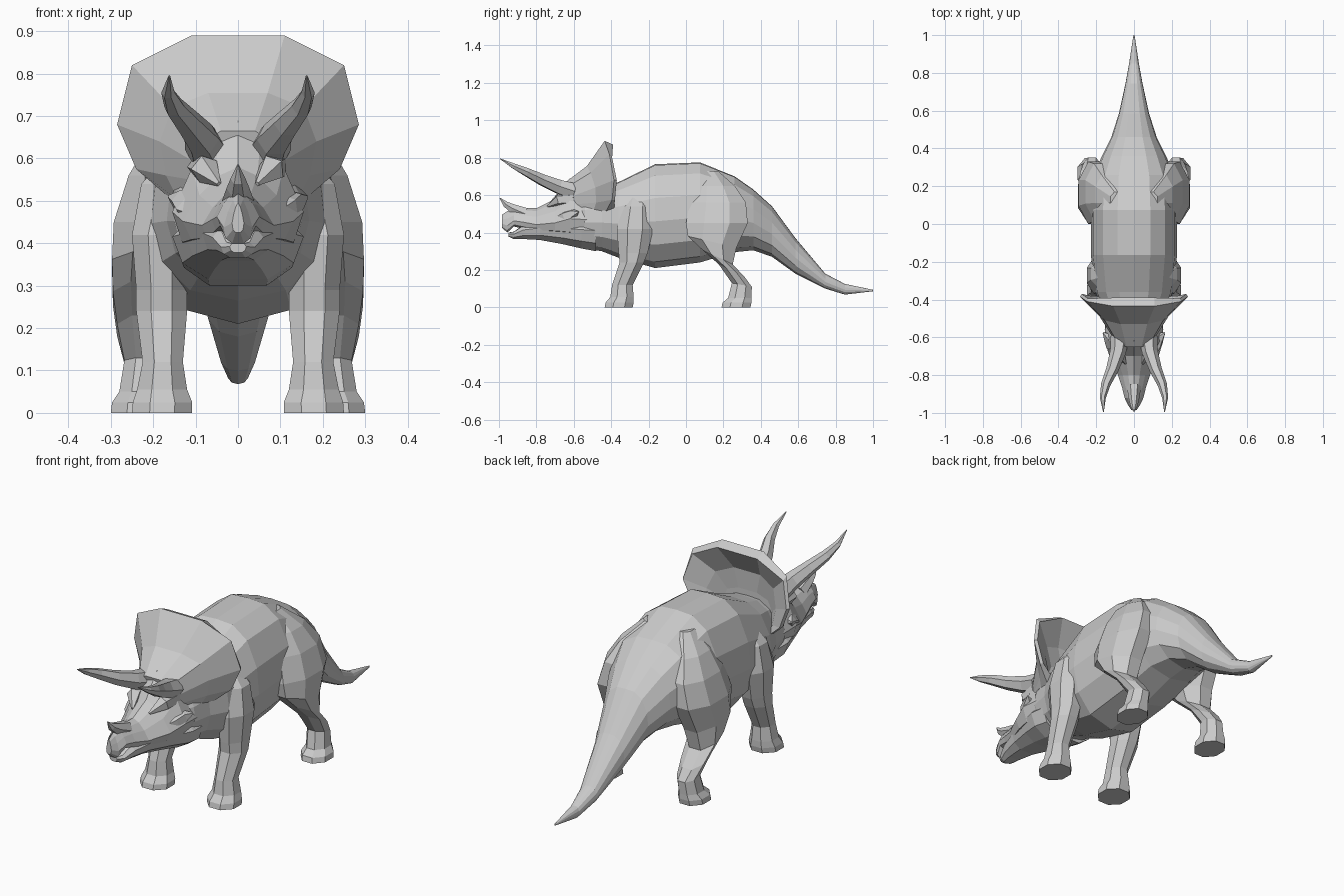
import bpy, bmesh
from math import sin, cos, pi
from mathutils import Vector


def loft(name, rings):
    """Skin closed rings of equal length and cap both ends, flat shaded."""
    bm = bmesh.new()
    vs = [[bm.verts.new(p) for p in r] for r in rings]
    n = len(vs[0])
    for a, b in zip(vs, vs[1:]):
        for i in range(n):
            j = (i + 1) % n
            bm.faces.new((a[i], a[j], b[j], b[i]))
    bm.faces.new(vs[0])
    bm.faces.new(vs[-1])
    bmesh.ops.recalc_face_normals(bm, faces=bm.faces)
    me = bpy.data.meshes.new(name)
    bm.to_mesh(me)
    bm.free()
    ob = bpy.data.objects.new(name, me)
    bpy.context.collection.objects.link(ob)
    return ob


def mirrored(half):
    """Half outline (x >= 0) to full closed ring; points on x = 0 are shared."""
    return half + [(-x, y, z) for x, y, z in reversed(half) if x > 0]


def hull(name, section, stations):
    """Loft a half section along y; stations are (y, top, bottom, half width)."""
    rings = []
    for y, t, b, w in stations:
        c, h = (t + b) / 2, (t - b) / 2
        rings.append(mirrored([(u * w, y, c + v * h) for u, v in section]))
    return loft(name, rings)


def leg(name, side, stations):
    """Eight sided limb; stations are (z, y0, y1, x0, x1, forward tilt)."""
    rings = []
    for z, y0, y1, x0, x1, tilt in stations:
        ring = []
        for i in range(8):
            a = 2 * pi * (i + .5) / 8
            u, v = cos(a) / cos(pi / 8), sin(a) / cos(pi / 8)
            ring.append((side * ((x0 + x1) / 2 + u * (x1 - x0) / 2),
                         (y0 + y1) / 2 + v * (y1 - y0) / 2, z + tilt * v))
        rings.append(ring)
    return loft(name, rings)


def horn(name, side, path, n=6):
    """Tapered tube through (x, y, z, radius)."""
    pts = [Vector((side * x, y, z)) for x, y, z, r in path]
    rings = []
    for i, p in enumerate(pts):
        d = pts[min(i + 1, len(pts) - 1)] - pts[max(i - 1, 0)]
        q = d.to_track_quat('Z', 'Y')
        r = path[i][3]
        rings.append([p + q @ Vector((r * cos(2 * pi * k / n), r * sin(2 * pi * k / n), 0))
                      for k in range(n)])
    return loft(name, rings)


# Torso, neck and tail in one skin
body_section = [(0, 1), (.38, .98), (.72, .78), (.95, .35), (1, -.1),
                (.88, -.55), (.55, -.88), (0, -1)]
hull("body_and_tail", body_section, [
    (-.60, .60, .33, .11), (-.54, .62, .315, .15), (-.45, .64, .30, .168),
    (-.36, .67, .265, .205), (-.165, .765, .21, .228), (.075, .775, .24, .228),
    (.26, .70, .295, .212), (.36, .63, .305, .17), (.46, .54, .27, .12),
    (.585, .37, .18, .08), (.745, .18, .10, .045), (.85, .125, .068, .026),
    (1.0, .094, .086, .003)])

# Head with hooked upper beak
head_section = [(0, 1), (.35, .78), (.7, .3), (1, -.35), (.85, -.8), (.4, -1)]
hull("upper_head", head_section, [
    (-.985, .495, .425, .014), (-.955, .515, .40, .034), (-.92, .525, .432, .05),
    (-.87, .53, .42, .062), (-.80, .53, .40, .085), (-.70, .58, .39, .13),
    (-.62, .69, .37, .155), (-.50, .69, .36, .15)])
hull("lower_jaw", [(0, 1), (.7, .9), (1, .3), (.85, -.5), (.45, -1)], [
    (-.95, .40, .378, .02), (-.92, .405, .365, .04), (-.87, .44, .365, .06),
    (-.78, .46, .36, .085), (-.66, .47, .338, .125), (-.56, .47, .315, .155),
    (-.48, .47, .30, .15)])

# Neck frill: flared shield with a hollow back
inner = [(.04, -.65, .665), (.08, -.64, .64), (.10, -.62, .59), (.11, -.60, .55), (.10, -.60, .49)]
mid = [(.07, -.53, .755), (.155, -.51, .72), (.185, -.485, .64), (.17, -.48, .56), (.14, -.50, .50)]
rim = [(.11, -.435, .89), (.25, -.41, .82), (.285, -.385, .68), (.24, -.395, .575), (.165, -.43, .51)]
rim_back = [(x * .97, y + .045 - .03 * (x > .2), z - .02 * (z > .7)) for x, y, z in rim]
mid_back = [(x, y + .065, z) for x, y, z in mid]
neck = [(x * .7, -.47, .52 + (z - .52) * .6) for x, y, z in mid]
loft("neck_frill", [mirrored(r) for r in (inner, mid, rim, rim_back, mid_back, neck)])

# Nose horn
horn("nose_horn", 1, [(0, -.86, .50, .038), (0, -.93, .53, .027), (0, -.965, .552, .018),
                      (0, -.995, .585, .002)])

for side, tag in ((1, "left"), (-1, "right")):
    # Long curved brow horns and cheek spurs
    horn("brow_horn_" + tag, side, [
        (.075, -.60, .62, .05), (.085, -.68, .645, .042), (.115, -.77, .682, .033),
        (.15, -.85, .722, .025), (.165, -.92, .755, .016), (.162, -.995, .795, .002)])
    horn("brow_ridge_" + tag, side, [
        (.045, -.74, .54, .006), (.078, -.68, .575, .034), (.085, -.60, .58, .035)], 5)
    horn("cheek_spur_" + tag, side, [
        (.075, -.72, .46, .01), (.11, -.64, .48, .04), (.135, -.60, .50, .028),
        (.163, -.575, .51, .004)], 5)
    # Front legs
    leg("front_leg_" + tag, side, [
        (0, -.435, -.285, .108, .25, 0), (.025, -.43, -.28, .108, .248, 0),
        (.055, -.405, -.28, .12, .238, 0), (.12, -.395, -.285, .13, .225, 0),
        (.24, -.355, -.225, .12, .24, 0), (.29, -.36, -.205, .12, .24, 0),
        (.42, -.37, -.175, .12, .25, 0), (.54, -.34, -.19, .09, .228, 0),
        (.63, -.30, -.21, .08, .15, 0)])
    # Hind legs with heavy thighs
    leg("hind_leg_" + tag, side, [
        (0, .19, .345, .17, .30, 0), (.025, .195, .35, .17, .297, 0),
        (.05, .225, .35, .18, .28, 0), (.12, .245, .352, .175, .268, -.01),
        (.195, .175, .315, .165, .285, -.035), (.27, .085, .25, .15, .295, -.04),
        (.35, .01, .27, .13, .297, -.03), (.45, 0, .33, .12, .293, 0),
        (.56, .02, .32, .10, .258, 0), (.65, .05, .26, .09, .205, 0),
        (.73, .09, .17, .05, .125, 0)])
